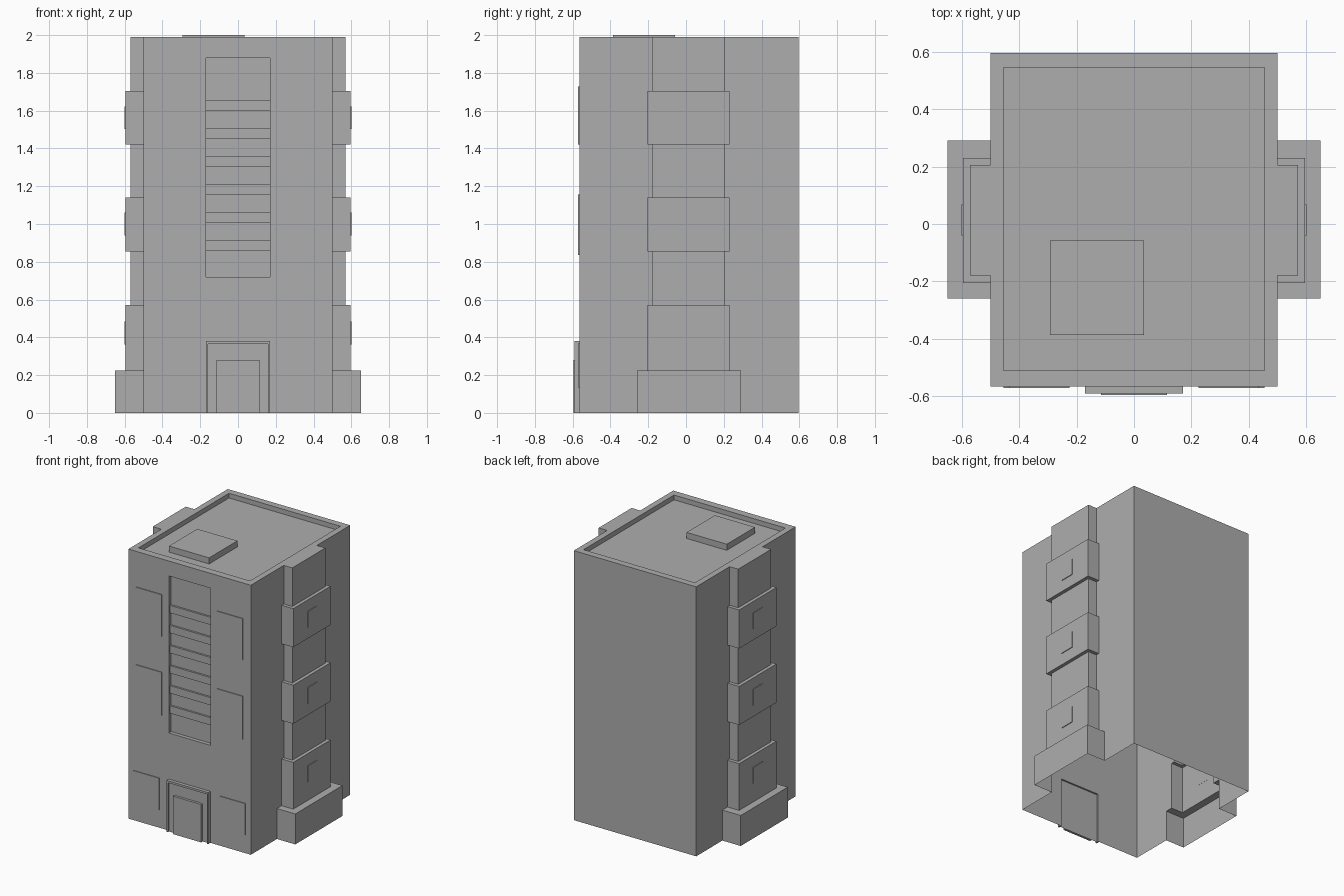
import bpy
import bmesh
from mathutils import Vector

cube = bpy.data.objects.get("Cube")
if cube:
    bpy.data.objects.remove(cube, do_unlink=True)

# Single plain grey for the whole building
grey = bpy.data.materials.new("concrete_grey")
grey.use_nodes = True
grey.diffuse_color = (0.42, 0.42, 0.42, 1)
grey.node_tree.nodes["Principled BSDF"].inputs["Base Color"].default_value = grey.diffuse_color

FRONT, BACK, HALF, TOP = -0.565, 0.595, 0.5, 1.99
ROOF = 1.955


def finish(name, bm):
    mesh = bpy.data.meshes.new(name)
    bm.to_mesh(mesh)
    bm.free()
    mesh.materials.append(grey)
    obj = bpy.data.objects.new(name, mesh)
    bpy.context.collection.objects.link(obj)
    return obj


def box(name, x, y, z):
    bm = bmesh.new()
    bmesh.ops.create_cube(bm, size=1)
    for v in bm.verts:
        v.co = Vector([(r[0] + r[1]) / 2 + c * (r[1] - r[0]) for r, c in zip((x, y, z), v.co)])
    return finish(name, bm)


def add_face(bm, points):
    """Add a face unless it is degenerate."""
    pts = [Vector(p) for p in points]
    area = (pts[2] - pts[0]).cross(pts[3] - pts[1]).length
    if area > 1e-6:
        unique = []
        for p in pts:
            if all((p - q).length > 1e-6 for q in unique):
                unique.append(p)
        bm.faces.new([bm.verts.new(p) for p in unique])


def outline(z, wing, w0, w1, half=HALF, y0=FRONT, y1=BACK):
    """Cross-shaped floor plan, counter-clockwise from the front left."""
    right = [(half, y0), (half, w0), (wing, w0), (wing, w1), (half, w1), (half, y1)]
    left = [(-x, y) for x, y in reversed(right)]
    return [(x, y, z) for x, y in right + left]


# Tower shell: stacked floor plans, open below, front wall made separately
base, balcony, bay = (0.65, -0.26, 0.29), (0.595, -0.205, 0.23), (0.57, -0.18, 0.205)
heights = [0, 0.225, 0.57, 0.855, 1.14, 1.42, 1.705, TOP]
plans = [base, balcony, bay, balcony, bay, balcony, bay]
loops = []
for z0, z1, plan in zip(heights, heights[1:], plans):
    loops += [outline(z0, *plan), outline(z1, *plan)]
for z in (TOP, ROOF):
    loops.append(outline(z, 0.455, bay[1], bay[2], 0.455, -0.51, 0.545))

bm = bmesh.new()
for low, high in zip(loops, loops[1:]):
    for i in range(len(low)):
        j = (i + 1) % len(low)
        quad = (low[i], low[j], high[j], high[i])
        if not all(p[1] == FRONT for p in quad):
            add_face(bm, quad)
bm.faces.new([bm.verts.new(p) for p in loops[-1]])
bmesh.ops.remove_doubles(bm, verts=bm.verts, dist=1e-4)
finish("tower_shell", bm)

# Front wall: a middle strip of recessed windows and bars, doorway panel below
PANEL, BAR, GLASS = -0.577, FRONT + 0.014, FRONT + 0.028
rows = [(0, 0.38, PANEL), (0.38, 0.72, FRONT)]
z = 0.72
for i in range(7):
    top = 0.86 + i * 0.1483
    rows.append((z, min(top, 1.88), GLASS))
    if i < 6:
        rows.append((top, top + 0.056, BAR))
        z = top + 0.056
rows[-1] = (z, 1.88, GLASS)
rows.append((1.88, TOP, FRONT))

S = 0.17
bm = bmesh.new()
for z0, z1, y in rows:
    for a, b, d in ((-HALF, -S, FRONT), (-S, S, y), (S, HALF, FRONT)):
        add_face(bm, [(a, d, z0), (b, d, z0), (b, d, z1), (a, d, z1)])
    for x in (-S, S):
        add_face(bm, [(x, FRONT, z0), (x, y, z0), (x, y, z1), (x, FRONT, z1)])
for (_, z, y0), (_, _, y1) in zip(rows, rows[1:]):
    add_face(bm, [(-S, y0, z), (S, y0, z), (S, y1, z), (-S, y1, z)])
bmesh.ops.remove_doubles(bm, verts=bm.verts, dist=1e-4)
bmesh.ops.recalc_face_normals(bm, faces=bm.faces)
if sum(f.normal.y * f.calc_area() for f in bm.faces) > 0:
    bmesh.ops.reverse_faces(bm, faces=bm.faces)
finish("front_wall", bm)

# Door surround and door
for side, s in (("left", 1), ("right", -1)):
    box(f"door_post_{side}", sorted((s * 0.16, s * S)), (-0.59, FRONT), (0, 0.38))
box("door_lintel", (-0.16, 0.16), (-0.59, FRONT), (0.365, 0.38))
box("door", (-0.115, 0.115), (-0.595, PANEL), (0, 0.28))

# Thin window plates on the front
for level, (z0, z1, x0, x1) in enumerate(((0.134, 0.368, 0.245, 0.455),
                                          (0.835, 1.155, 0.225, 0.435),
                                          (1.42, 1.728, 0.225, 0.435))):
    for side, s in (("left", 1), ("right", -1)):
        box(f"front_window_{side}_{level}", sorted((s * x0, s * x1)), (-0.571, FRONT), (z0, z1))

# Thin window plates on the side balconies
for level, z in enumerate((0.4225, 1.0, 1.5625)):
    for side, s in (("left", 1), ("right", -1)):
        box(f"balcony_window_{side}_{level}", sorted((s * 0.594, s * 0.6)),
            (-0.04, 0.068), (z - 0.06, z + 0.06))

# Roof hatch
box("roof_hatch", (-0.293, 0.035), (-0.387, -0.057), (ROOF, 2.0))
